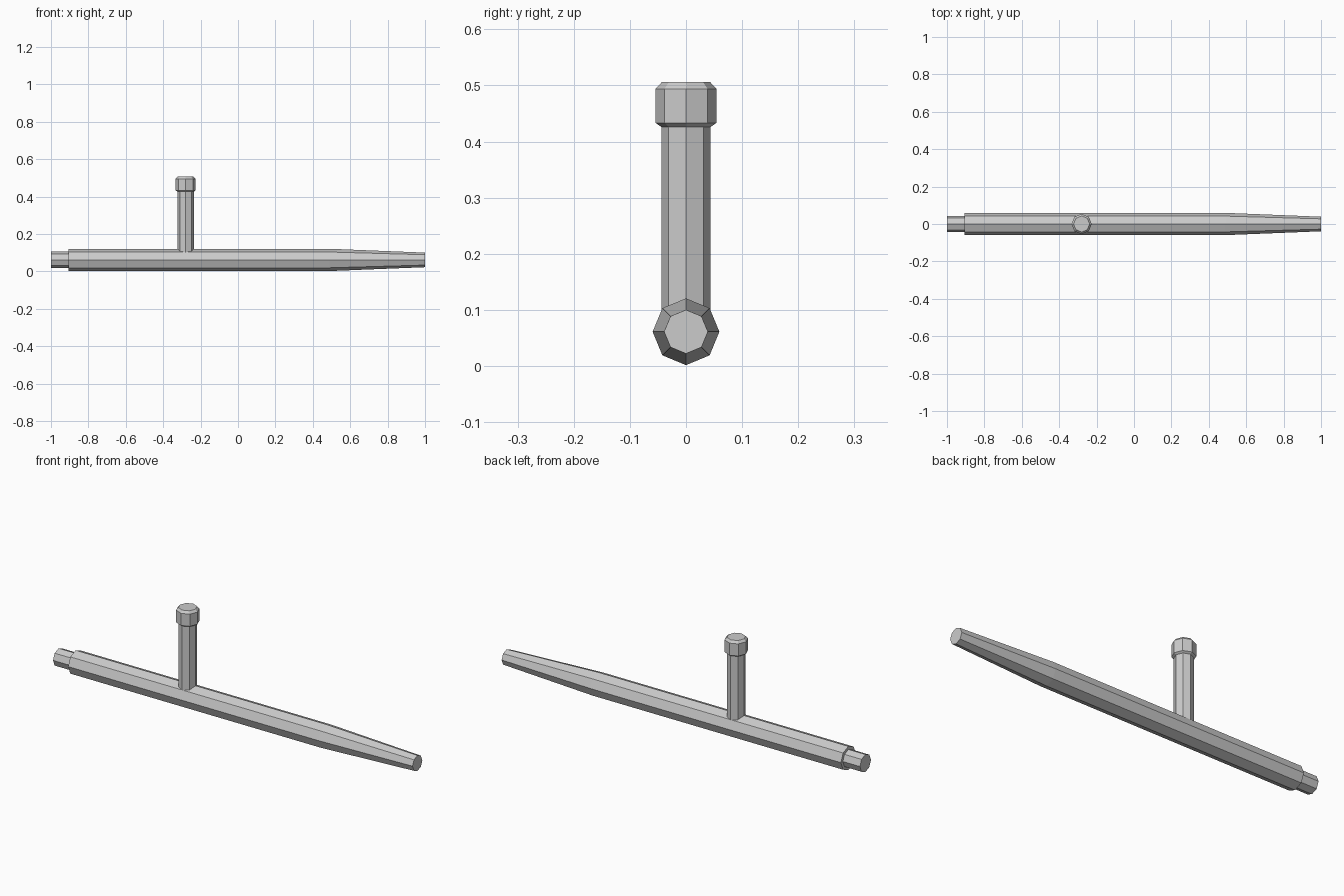
import bpy, bmesh
from math import cos, sin, tau

if "Cube" in bpy.data.objects:
    bpy.data.objects.remove(bpy.data.objects["Cube"])

SIDES = 8


def turned(name, profile, origin, axis):
    """Flat-sided turned part: profile is (distance along axis, radius)."""
    bm = bmesh.new()
    rings = []
    for d, r in profile:
        ring = []
        for i in range(SIDES):
            u, v = r * cos(tau * i / SIDES), r * sin(tau * i / SIDES)
            co = (d, u, v) if axis == 'X' else (u, v, d)
            ring.append(bm.verts.new(co))
        rings.append(ring)
    for a, b in zip(rings, rings[1:]):
        for i in range(SIDES):
            j = (i + 1) % SIDES
            bm.faces.new((a[i], a[j], b[j], b[i]))
    bm.faces.new(rings[0][::-1])
    bm.faces.new(rings[-1])
    bmesh.ops.recalc_face_normals(bm, faces=bm.faces)
    mesh = bpy.data.meshes.new(name)
    bm.to_mesh(mesh)
    bm.free()
    obj = bpy.data.objects.new(name, mesh)
    obj.location = origin
    bpy.context.collection.objects.link(obj)
    return obj


# Long shaft: stepped short end, straight body, tapered far end
turned("shaft", [(-1.0, 0.044), (-0.905, 0.044), (-0.905, 0.0595),
                 (0.49, 0.0595), (1.0, 0.039)], (0, 0, 0.061), 'X')

# Side handle rising from the shaft
turned("handle", [(0.095, 0.044), (0.43, 0.044)], (-0.28, 0, 0), 'Z')

# Chamfered knob on the handle
turned("handle_knob", [(0.426, 0.044), (0.433, 0.054),
                       (0.494, 0.054), (0.506, 0.043)], (-0.28, 0, 0), 'Z')
